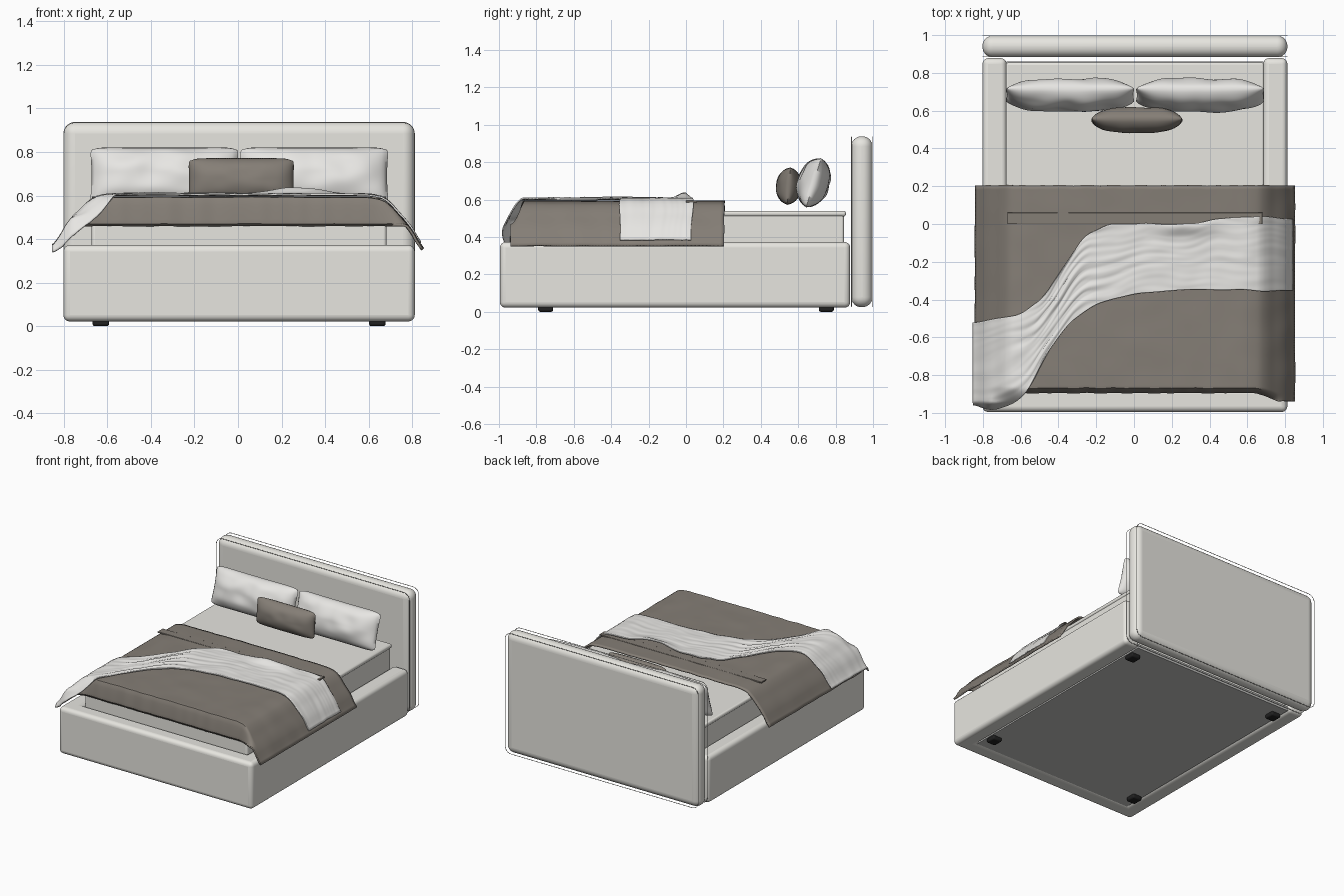
import bpy, bmesh, math
from mathutils import Vector, noise

cube = bpy.data.objects.get("Cube")
if cube:
    bpy.data.objects.remove(cube)


def material(name, r, g, b):
    m = bpy.data.materials.new(name)
    m.use_nodes = True
    m.diffuse_color = (r, g, b, 1)
    m.node_tree.nodes["Principled BSDF"].inputs["Base Color"].default_value = (r, g, b, 1)
    return m


UPHOLSTERY = material("pale upholstery", 0.80, 0.79, 0.745)
LINEN = material("white linen", 0.87, 0.86, 0.835)
TAUPE = material("taupe cloth", 0.235, 0.21, 0.182)
UNDERSIDE = material("grey underside", 0.55, 0.55, 0.535)
BLACK = material("black plastic", 0.015, 0.015, 0.015)
MID = 0.005  # centre line of the bed


def finish(name, bm, mat, bevel=0, segments=5, angle=40):
    bmesh.ops.recalc_face_normals(bm, faces=bm.faces)
    mesh = bpy.data.meshes.new(name)
    bm.to_mesh(mesh)
    bm.free()
    obj = bpy.data.objects.new(name, mesh)
    bpy.context.collection.objects.link(obj)
    mesh.materials.append(mat)
    if bevel:
        mod = obj.modifiers.new("rounding", "BEVEL")
        mod.width, mod.segments = bevel, segments
    bpy.ops.object.select_all(action="DESELECT")
    obj.select_set(True)
    bpy.context.view_layer.objects.active = obj
    bpy.ops.object.shade_smooth_by_angle(angle=math.radians(angle))
    return obj


def prism(name, outline, z0, z1, mat, bevel, segments=5):
    bm = bmesh.new()
    base = bm.faces.new([bm.verts.new((x, y, z0)) for x, y in outline])
    top = bmesh.ops.extrude_face_region(bm, geom=[base])["geom"]
    bmesh.ops.translate(bm, vec=(0, 0, z1 - z0),
                        verts=[g for g in top if isinstance(g, bmesh.types.BMVert)])
    return finish(name, bm, mat, bevel, segments)


def box(name, x0, x1, y0, y1, z0, z1, mat, bevel, segments=5):
    return prism(name, [(x0, y0), (x1, y0), (x1, y1), (x0, y1)], z0, z1, mat, bevel, segments)


def interp(points, x):
    """Linear interpolation through a short list of pairs."""
    if x <= points[0][0]:
        return points[0][1]
    for (xa, a), (xb, b) in zip(points, points[1:]):
        if x <= xb:
            return a + (b - a) * (x - xa) / (xb - xa)
    return points[-1][1]


def smooth(points, x, r=0.025):
    return sum(interp(points, x + k * r) for k in (-1, 0, 1)) / 3


def clamp(t):
    return max(0.0, min(1.0, t))


# Upholstered frame: U-shaped rail with open head end
OUT, INN = 0.807, 0.68
u_shape = [(-OUT, -0.995), (OUT, -0.995), (OUT, 0.878), (INN, 0.878),
           (INN, -0.87), (-INN, -0.87), (-INN, 0.878), (-OUT, 0.878)]
prism("bed_frame", [(x + MID, y) for x, y in u_shape], 0.022, 0.373, UPHOLSTERY, 0.03)
box("base_panel", MID - INN, MID + INN, -0.88, 0.86, 0.028, 0.06, UNDERSIDE, 0)
box("headboard", MID - OUT, MID + OUT, 0.883, 0.997, 0.025, 0.938, UPHOLSTERY, 0.054, 8)

# Fine piping loops around the front and back outline of the headboard
for side, y in (("front", 0.885), ("back", 0.996)):
    curve = bpy.data.curves.new(f"headboard_{side}_piping", "CURVE")
    curve.dimensions, curve.bevel_depth, curve.bevel_resolution = "3D", 0.002, 1
    loop = curve.splines.new("POLY")
    loop.points.add(27)
    loop.use_cyclic_u = True
    for i, p in enumerate(loop.points):
        corner, step = divmod(i, 7)
        a = math.radians(90 * corner + 15 * step)
        sx, sz = (1, -1, -1, 1)[corner], (1, 1, -1, -1)[corner]
        p.co = (MID + sx * (OUT - 0.052) + 0.05 * math.cos(a), y,
                0.4815 + sz * 0.4035 + 0.05 * math.sin(a), 1)
    piping = bpy.data.objects.new(curve.name, curve)
    curve.materials.append(UPHOLSTERY)
    bpy.context.collection.objects.link(piping)

# Feet
for side, x in (("right", MID - 0.635), ("left", MID + 0.635)):
    for end, y in (("front", -0.75), ("back", 0.75)):
        box(f"{end}_{side}_foot", x - 0.038, x + 0.038, y - 0.04, y + 0.04, 0, 0.035, BLACK, 0.01, 2)

# Mattress with a raised border at the top
box("mattress", MID - 0.677, MID + 0.677, -0.865, 0.845, 0.06, 0.525, UPHOLSTERY, 0.015, 3)
box("mattress_border", MID - 0.683, MID + 0.683, -0.87, 0.855, 0.51, 0.54, UPHOLSTERY, 0.012, 3)

# Draped cloth: cross section over the mattress and side rails
DRAPE = [(0, 0.588), (0.60, 0.586), (0.68, 0.568), (0.72, 0.515),
         (0.78, 0.455), (0.82, 0.395), (0.843, 0.33)]


def drape(x, y, reach):
    z = smooth(DRAPE, abs(x - MID))
    over = clamp((-0.865 - y) / reach)
    if z > 0.465:
        return z + (0.465 - z) * over ** 1.5
    return z


def cloth(name, mat, cols, rows, place, thickness):
    bm = bmesh.new()
    grid = [[bm.verts.new(place(i / cols, j / rows)) for j in range(rows + 1)]
            for i in range(cols + 1)]
    for i in range(cols):
        for j in range(rows):
            bm.faces.new((grid[i][j], grid[i + 1][j], grid[i + 1][j + 1], grid[i][j + 1]))
    obj = finish(name, bm, mat, angle=60)
    mod = obj.modifiers.new("thickness", "SOLIDIFY")
    mod.thickness, mod.offset = thickness, 0
    return obj


def blanket_point(u, v):
    x = MID + (2 * u - 1) * 0.843
    flap = clamp((abs(x - MID) - 0.64) / 0.12)
    # Rows crowd together near the foot end, where the cloth turns down
    y = 0.205 - 1.098 * (1 - (1 - v) ** 1.6)
    z = drape(x, y, 0.026)
    y -= flap * 0.045 * v ** 4
    n = noise.noise(Vector((x * 7, y * 7, 1)))
    y += 0.005 * noise.noise(Vector((x * 14, 3, 0)))
    return x + 0.005 * flap * n, y, z + 0.003 * n


cloth("blanket", TAUPE, 120, 80, blanket_point, 0.012)
box("blanket_fold", MID - 0.675, MID + 0.675, 0.0, 0.06, 0.585, 0.5955, TAUPE, 0.002, 2)

# Throw: a band that sweeps from the front right corner across to the left side
HEAD_EDGE = [(-0.85, -0.52), (-0.6, -0.48), (-0.48, -0.39), (-0.36, -0.21), (-0.26, -0.06),
             (-0.14, 0.0), (0.3, 0.0), (0.55, 0.04), (0.85, 0.03)]
FOOT_EDGE = [(-0.85, -0.955), (-0.78, -0.985), (-0.7, -0.975), (-0.62, -0.94), (-0.55, -0.86),
             (-0.48, -0.72), (-0.35, -0.53), (-0.2, -0.42), (0, -0.37), (0.3, -0.345), (0.85, -0.355)]


def throw_point(u, v):
    x = -0.852 + u * 1.69
    lo, hi = smooth(FOOT_EDGE, x), smooth(HEAD_EDGE, x)
    y = lo + (hi - lo) * v
    bend = math.exp(-((x + 0.38) / 0.2) ** 2)
    # Creases run along the band and gather at the bend
    warp = v * 12 + 2 * noise.noise(Vector((x * 4, y * 4, 8)))
    crease = noise.noise(Vector((x * 4, warp, 5))) * (0.003 + 0.01 * bend)
    ripple = 0.005 * noise.noise(Vector((x * 9, y * 9, 2)))
    ruck = 0.03 * math.exp(-((x - 0.26) / 0.15) ** 2 - ((y + 0.01) / 0.045) ** 2)
    z = drape(x, y, 0.1) + 0.018 + max(-0.003, crease + ripple) + ruck
    # The corner droops past the blanket and the side stands clear of it
    outer = clamp((-0.66 - x) / 0.1)
    z += outer * (0.012 - 0.09 * clamp((-0.945 - y) / 0.04))
    y += 0.008 * noise.noise(Vector((x * 8, 7, v)))
    return x, y, z


cloth("throw", LINEN, 150, 70, throw_point, 0.008)


# Pillows: two bulging grids joined at a seam with drawn-out corners
def pillow(name, mat, centre, half_w, half_h, half_t, tilt, seed, wrinkle, pinch):
    bm = bmesh.new()
    for sign in (-1, 1):
        made = bmesh.ops.create_grid(bm, x_segments=48, y_segments=32, size=1)["verts"]
        for vert in made:
            u, v = vert.co.x, vert.co.y
            inside = max(abs(u), abs(v)) < 0.999
            bulge = ((1 - u ** 4) * (1 - abs(v) ** 2.6)) ** 0.7 if inside else 0
            n = noise.noise(Vector((u * 2.5, v * 1.6, seed + sign)))
            # Rounded corners with edges pulled slightly inwards
            x = half_w * u * (1 - pinch * (1 - v * v) - 0.05 * (u * v) ** 8)
            z = half_h * v * (1 - 2 * pinch * (1 - u ** 4) - 0.13 * (u * v) ** 8)
            vert.co = (x, sign * bulge * (half_t + wrinkle * n), z)
    bmesh.ops.remove_doubles(bm, verts=bm.verts, dist=0.0005)
    obj = finish(name, bm, mat, angle=70)
    obj.location = centre
    obj.rotation_euler.x = -math.radians(tilt)


pillow("right_pillow", LINEN, (-0.338, 0.682, 0.69), 0.345, 0.145, 0.08, 17, 1, 0.016, 0.03)
pillow("left_pillow", LINEN, (0.35, 0.682, 0.69), 0.345, 0.145, 0.08, 17, 6, 0.016, 0.03)
pillow("small_cushion", TAUPE, (0.015, 0.55, 0.672), 0.243, 0.102, 0.066, 5, 11, 0.006, 0.01)
